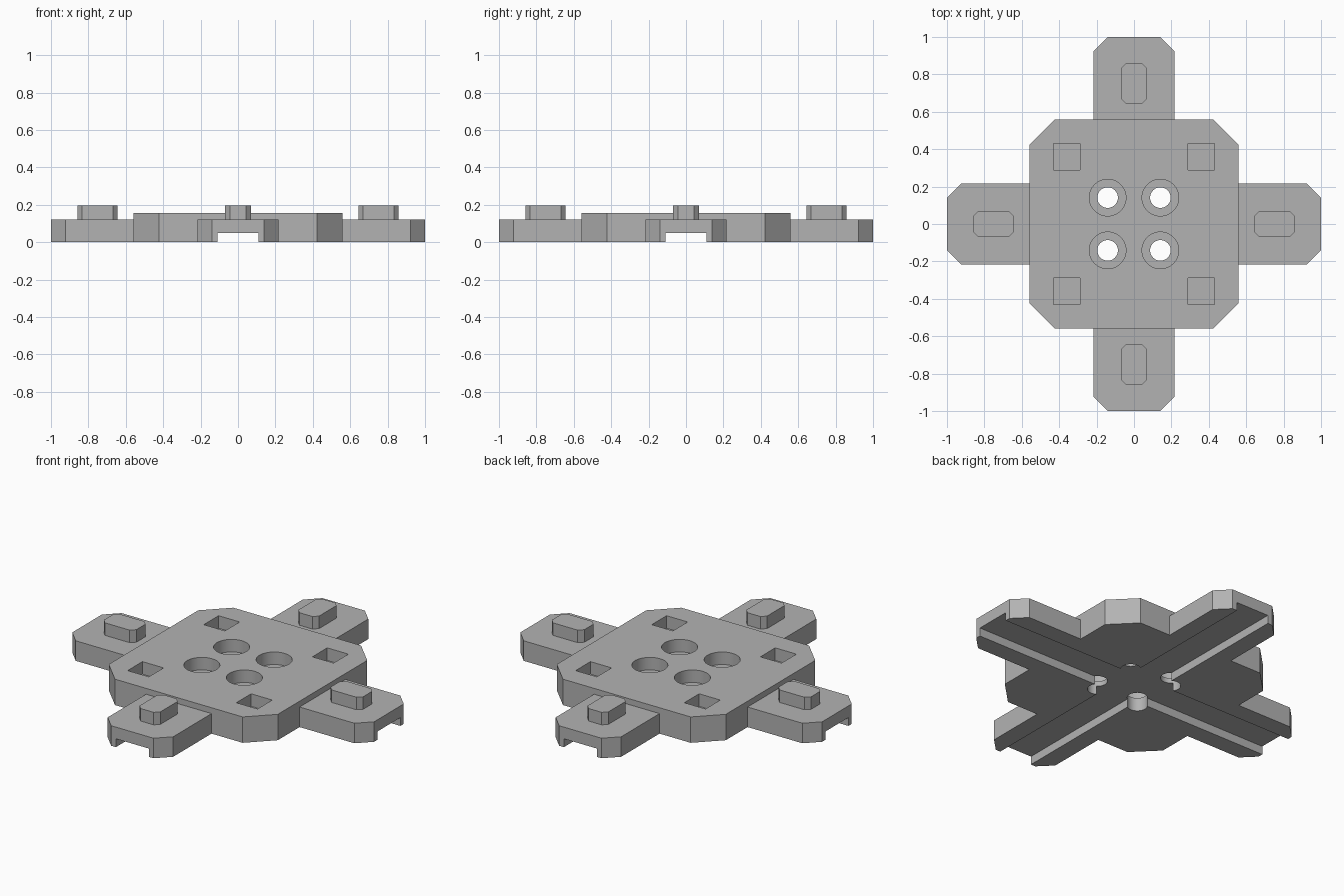
import bpy
import bmesh
from math import pi, cos, sin
from mathutils import Matrix

cube = bpy.data.objects.get("Cube")
if cube:
    bpy.data.objects.remove(cube, do_unlink=True)

grey = bpy.data.materials.new("plain grey")
grey.use_nodes = True
GREY = (0.45, 0.45, 0.45, 1)
grey.diffuse_color = GREY
grey.node_tree.nodes["Principled BSDF"].inputs["Base Color"].default_value = GREY


def prism(name, outline, z0, z1, turn=0):
    """Extrude a flat outline from z0 to z1, turned about the z axis."""
    bm = bmesh.new()
    base = bm.faces.new([bm.verts.new((x, y, z0)) for x, y in outline])
    top = bmesh.ops.extrude_face_region(bm, geom=[base])["geom"]
    moved = [v for v in top if isinstance(v, bmesh.types.BMVert)]
    bmesh.ops.translate(bm, verts=moved, vec=(0, 0, z1 - z0))
    bmesh.ops.recalc_face_normals(bm, faces=bm.faces)
    bm.transform(Matrix.Rotation(turn, 4, "Z"))
    mesh = bpy.data.meshes.new(name)
    bm.to_mesh(mesh)
    bm.free()
    mesh.materials.append(grey)
    obj = bpy.data.objects.new(name, mesh)
    bpy.context.collection.objects.link(obj)
    return obj


def chamfered(hx, hy, c, cx=0, cy=0):
    """Rectangle outline with its four corners cut off."""
    pts = [(hx, hy - c), (hx - c, hy), (c - hx, hy), (-hx, hy - c),
           (-hx, c - hy), (c - hx, -hy), (hx - c, -hy), (hx, c - hy)]
    return [(cx + x, cy + y) for x, y in pts]


def rectangle(hx, hy, cx=0, cy=0):
    return [(cx + sx * hx, cy + sy * hy)
            for sx, sy in ((1, 1), (-1, 1), (-1, -1), (1, -1))]


def circle(r, cx, cy, n=48):
    return [(cx + r * cos(2 * pi * i / n), cy + r * sin(2 * pi * i / n))
            for i in range(n)]


def combine(target, tool, operation):
    """Apply a boolean and discard the tool."""
    mod = target.modifiers.new("boolean", "BOOLEAN")
    mod.operation, mod.solver, mod.object = operation, "EXACT", tool
    bpy.context.view_layer.objects.active = target
    bpy.ops.object.modifier_apply(modifier=mod.name)
    bpy.data.objects.remove(tool, do_unlink=True)


PLATE_TOP, ARM_TOP, PEG_TOP = 0.155, 0.12, 0.195

# Octagonal hub with two crossing bars that form the four arms
body = prism("connector_body", chamfered(0.56, 0.56, 0.137), 0, PLATE_TOP)
for turn in (0, pi / 2):
    bar = prism("arm_bar", chamfered(1, 0.217, 0.077), 0, ARM_TOP, turn)
    combine(body, bar, "UNION")

# Crossed channels along the underside
for turn in (0, pi / 2):
    channel = prism("channel_cutter", rectangle(1.2, 0.109), -0.1, 0.05, turn)
    combine(body, channel, "DIFFERENCE")

# Stepped screw holes and square sockets in each quadrant
for sx in (-1, 1):
    for sy in (-1, 1):
        x, y = 0.141 * sx, 0.141 * sy
        cutters = [
            prism("bore_cutter", circle(0.098, x, y), 0.08, 0.3),
            prism("hole_cutter", circle(0.055, x, y), -0.1, 0.3),
            prism("socket_cutter", rectangle(0.07, 0.07, 0.36 * sx, 0.36 * sy),
                  0.08, 0.3),
        ]
        for cutter in cutters:
            combine(body, cutter, "DIFFERENCE")

# Smooth the round bores, keep every other edge sharp
body.select_set(True)
bpy.context.view_layer.objects.active = body
bpy.ops.object.shade_smooth_by_angle(angle=pi / 9)

# Locating peg on each arm
for i, side in enumerate(("left", "back", "right", "front")):
    prism(side + "_peg", chamfered(0.108, 0.069, 0.026, cx=0.751),
          ARM_TOP, PEG_TOP, i * pi / 2)
